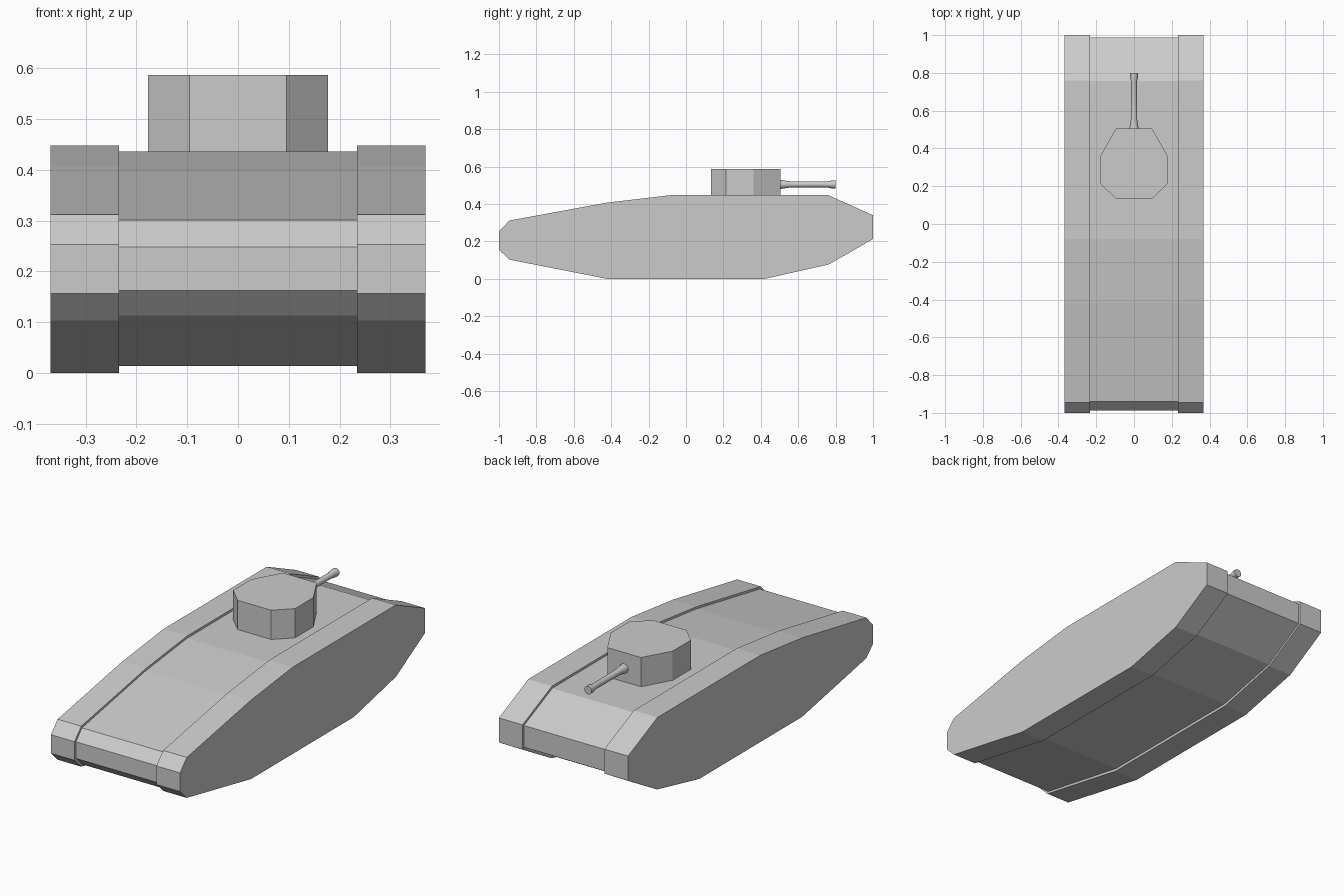
import bpy
import bmesh
from math import cos, sin, pi
from mathutils import Vector

if "Cube" in bpy.data.objects:
    bpy.data.objects.remove(bpy.data.objects["Cube"])


def make_object(name, bm):
    bmesh.ops.recalc_face_normals(bm, faces=bm.faces)
    mesh = bpy.data.meshes.new(name)
    bm.to_mesh(mesh)
    bm.free()
    obj = bpy.data.objects.new(name, mesh)
    bpy.context.collection.objects.link(obj)
    return obj


def extrude_outline(name, points, offset):
    bm = bmesh.new()
    face = bm.faces.new([bm.verts.new(p) for p in points])
    geom = bmesh.ops.extrude_face_region(bm, geom=[face], use_keep_orig=True)["geom"]
    moved = [v for v in geom if isinstance(v, bmesh.types.BMVert)]
    bmesh.ops.translate(bm, verts=moved, vec=Vector(offset))
    return make_object(name, bm)


# Side tracks: (y, z) silhouette, full height
track_profile = [(-1, .157), (-1, .253), (-.945, .312), (-.42, .408),
                 (-.08, .448), (.76, .448), (1, .34), (1, .213),
                 (.763, .077), (.42, 0), (-.42, 0), (-.945, .103)]
track_inner, track_outer = .234, .369
for side, name in ((-1, "track_left"), (1, "track_right")):
    extrude_outline(name, [(side * track_inner, y, z) for y, z in track_profile],
                    (side * (track_outer - track_inner), 0, 0))

# Hull between the tracks: slightly recessed silhouette
hull_profile = [(-.988, .162), (-.988, .248), (-.939, .301), (-.418, .397),
                (-.08, .436), (.757, .436), (.988, .332), (.988, .22),
                (.758, .088), (.418, .0137), (-.418, .0137), (-.939, .113)]
extrude_outline("hull", [(-track_inner, y, z) for y, z in hull_profile],
                (2 * track_inner, 0, 0))

# Eight-sided turret
half_turret = [(.096, .134), (.177, .213), (.177, .362), (.096, .505)]
turret_plan = half_turret + [(-x, y) for x, y in reversed(half_turret)]
extrude_outline("turret", [(x, y, .436) for x, y in turret_plan], (0, 0, .151))

# Gun barrel: rings of (y, radius) with a flared base and muzzle
barrel_rings = [(.50, .025), (.555, .0165), (.75, .0155), (.78, .021), (.80, .021)]
sides = 12
bm = bmesh.new()
rings = [[bm.verts.new((r * cos(2 * pi * i / sides), y, .505 + r * sin(2 * pi * i / sides)))
          for i in range(sides)] for y, r in barrel_rings]
for a, b in zip(rings, rings[1:]):
    for i in range(sides):
        j = (i + 1) % sides
        bm.faces.new((a[i], a[j], b[j], b[i]))
bm.faces.new(rings[0])
bm.faces.new(rings[-1])
barrel = make_object("gun_barrel", bm)
bpy.context.view_layer.objects.active = barrel
barrel.select_set(True)
bpy.ops.object.shade_smooth_by_angle(angle=pi / 4)
